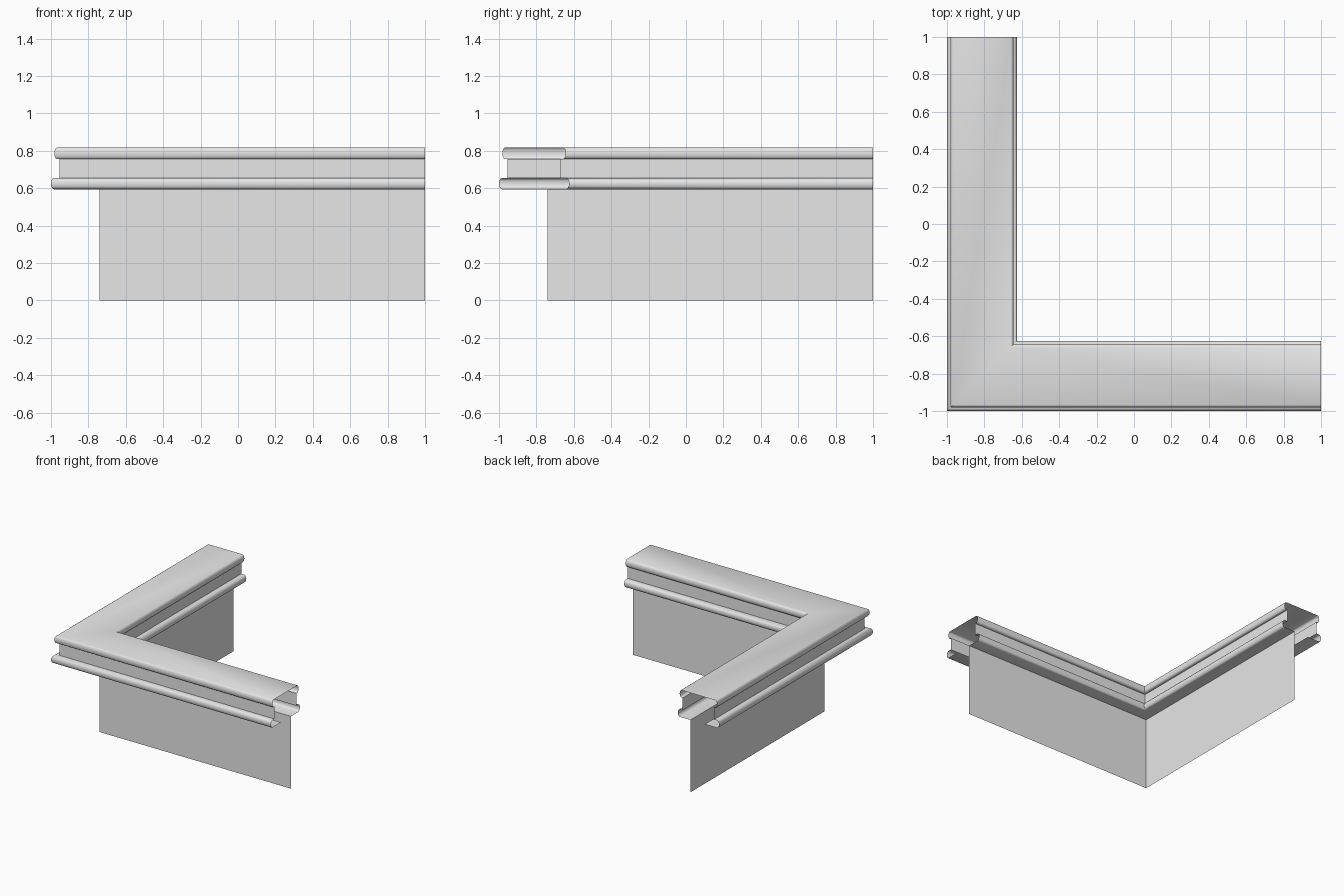
import bpy
import bmesh
from math import sin, cos, pi, radians

cube = bpy.data.objects.get("Cube")
if cube:
    bpy.data.objects.remove(cube, do_unlink=True)

WIDTH = 0.375          # overall depth of the moulding
WALL = 0.26            # wall sheet, measured in from the outer edge
LOW, LOW_TOP = 0.594, 0.655
HIGH, HIGH_TOP = 0.756, 0.817
NECK = 0.045

plaster = bpy.data.materials.new("Plain grey")
plaster.use_nodes = True
grey = (0.8, 0.8, 0.8, 1)
plaster.diffuse_color = grey
plaster.node_tree.nodes["Principled BSDF"].inputs["Base Color"].default_value = grey


def roll(edge, bulge, bottom, top, steps=6):
    """Rounded nose from bottom to top, as (depth, height) points."""
    mid, half = (bottom + top) / 2, (top - bottom) / 2
    points = []
    for i in range(steps + 1):
        a = pi * (i / steps - 0.5)
        points.append((edge + bulge * (1 - cos(a)), mid + half * sin(a)))
    return points


def sweep(name, profile):
    """Carry an open profile along both arms, mitred at the corner."""
    bm = bmesh.new()
    rows = []
    for d, z in profile:
        e = d - 1
        rows.append([bm.verts.new(p) for p in ((1, e, z), (e, e, z), (e, 1, z))])
    for a, b in zip(rows, rows[1:]):
        for i in range(2):
            bm.faces.new((a[i], b[i], b[i + 1], a[i + 1]))
    mesh = bpy.data.meshes.new(name)
    bm.to_mesh(mesh)
    bm.free()
    mesh.materials.append(plaster)
    obj = bpy.data.objects.new(name, mesh)
    bpy.context.collection.objects.link(obj)
    bpy.ops.object.select_all(action="DESELECT")
    obj.select_set(True)
    bpy.context.view_layer.objects.active = obj
    bpy.ops.object.shade_smooth_by_angle(angle=radians(40))
    return obj


# Outer side: lower roll, recessed neck, upper roll
outer = roll(0, 0.018, LOW, LOW_TOP)
outer += [(NECK, LOW_TOP), (NECK, HIGH)]
outer += roll(0.018, 0.014, HIGH, HIGH_TOP)

# Inner side mirrors it; the top joins them and the underside stays open
inner = [(WIDTH - d, z) for d, z in reversed(outer)]
sweep("cornice_moulding", [(0.13, LOW)] + outer + inner + [(WALL, LOW)])

# Single sheet wall hanging below the moulding
sweep("wall", [(WALL, 0), (WALL, LOW)])
